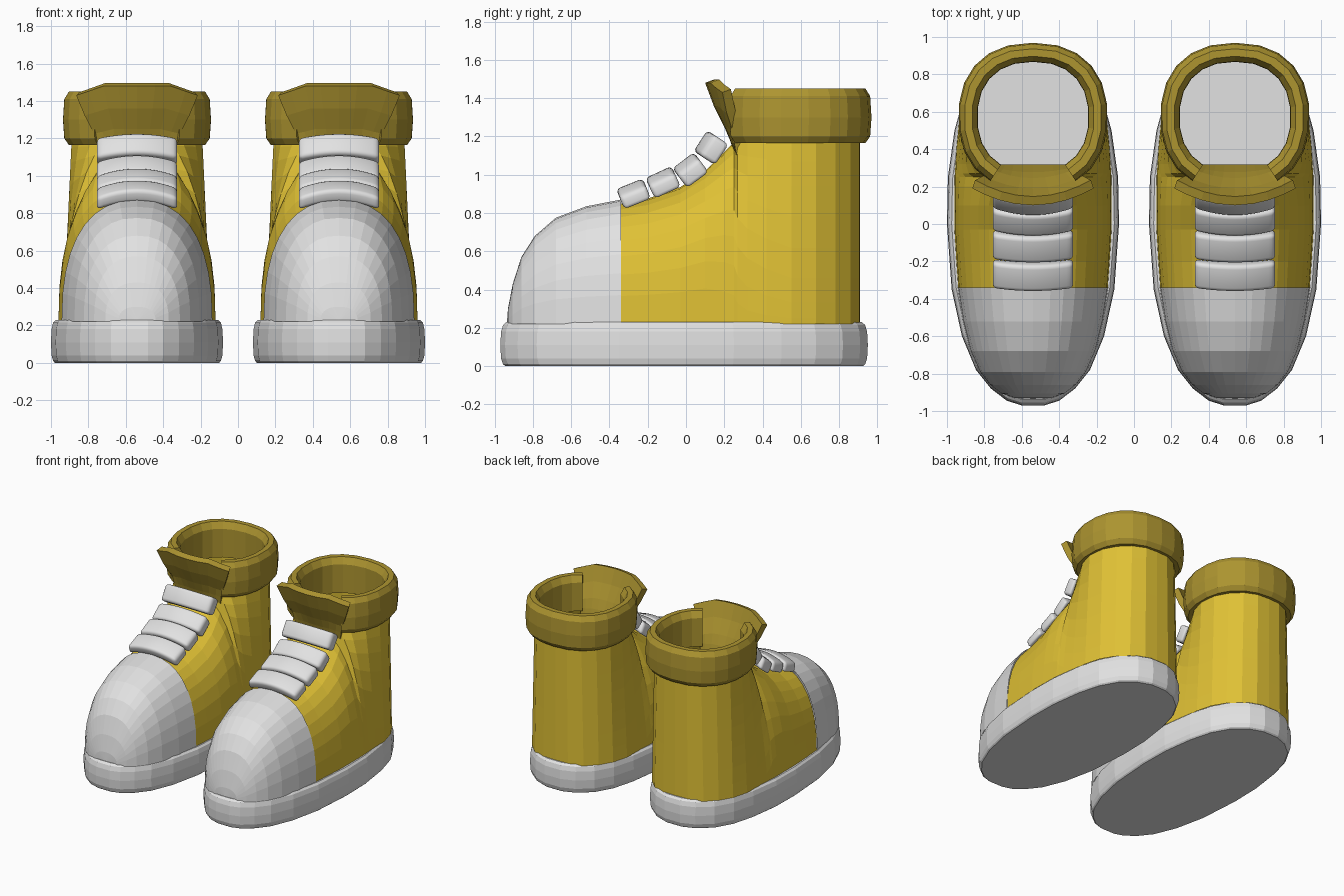
import bpy, bmesh, math

if "Cube" in bpy.data.objects:
    bpy.data.objects.remove(bpy.data.objects["Cube"])


def material(name, colour):
    m = bpy.data.materials.new(name)
    m.use_nodes = True
    m.diffuse_color = (*colour, 1)
    bsdf = m.node_tree.nodes["Principled BSDF"]
    bsdf.inputs["Base Color"].default_value = (*colour, 1)
    bsdf.inputs["Roughness"].default_value = 0.7
    return m


YELLOW = material("yellow canvas", (0.74, 0.53, 0.035))
OLIVE = material("dark yellow trim", (0.42, 0.3, 0.03))
WHITE = material("white rubber", (0.76, 0.76, 0.76))


def spow(v, p):
    """Signed power, for superellipses."""
    return math.copysign(abs(v) ** p, v)


def loft(name, rows, mat, x, closed=False, caps=False, mirror=False):
    """Skin rows of points into a surface placed at a shoe centre."""
    bm = bmesh.new()
    grid = [[bm.verts.new(p) for p in row] for row in rows]
    count = len(rows[0])
    for a, b in zip(grid, grid[1:]):
        for i in range(count if closed else count - 1):
            j = (i + 1) % count
            bm.faces.new((a[i], a[j], b[j], b[i]))
    if caps:
        bm.faces.new(grid[0])
        bm.faces.new(grid[-1])
    bmesh.ops.remove_doubles(bm, verts=bm.verts, dist=0.0005)
    bmesh.ops.recalc_face_normals(bm, faces=bm.faces)
    mesh = bpy.data.meshes.new(name)
    bm.to_mesh(mesh)
    bm.free()
    mesh.materials.append(mat)
    ob = bpy.data.objects.new(name, mesh)
    ob.location.x = x
    bpy.context.collection.objects.link(ob)
    if mirror:
        ob.modifiers.new("mirror", "MIRROR").merge_threshold = 0.001
    return ob


def section(y, width, height, rim=0, n=2.4, steps=9):
    """Half cross-section from the sole up to the midline or to the rim."""
    pts = []
    for k in range(steps + 1):
        t = math.pi / 2 * k / steps
        c, s = max(math.cos(t), 0) ** (2 / n), math.sin(t) ** (2 / n)
        pts.append((rim + (width - rim) * c, y, 0.22 + (height - 0.22) * s))
    return pts


# Stations along the shoe: y, base half width, top height, rim half width, roundness
TOE = [(-.935, 0, .23), (-.93, .1, .3), (-.905, .17, .43), (-.86, .23, .57),
       (-.79, .285, .68), (-.68, .335, .775), (-.52, .375, .835), (-.34, .403, .87)]
BODY = [(-.34, .4, .85), (-.2, .41, .875), (-.03, .42, .935), (.1, .42, 1.02),
        (.2, .42, 1.12, 0, 2.1), (.25, .42, 1.17, 0, 1.9), (.27, .418, 1.18, .16, 1.6),
        (.32, .415, 1.18, .24, 1.35), (.42, .408, 1.18, .31, 1.15), (.55, .395, 1.18, .35, 1),
        (.68, .36, 1.18, .335, 1), (.78, .3, 1.18, .28, 1), (.86, .22, 1.18, .2, 1),
        (.905, .11, 1.18, .1, 1), (.91, 0, 1.18, 0, 1)]

# Sole outline (y, half width) and edge profile (z, scale)
SOLE = [(-.97, .06), (-.945, .14), (-.88, .225), (-.78, .305), (-.6, .38), (-.35, .435),
        (0, .46), (.25, .455), (.5, .42), (.68, .37), (.82, .29), (.91, .18), (.95, .07)]
OUTLINE = [(w, y) for y, w in SOLE] + [(-w, y) for y, w in reversed(SOLE)]
EDGE = [(0, .955), (.01, .975), (.04, .993), (.11, 1), (.18, .993), (.215, .975), (.23, .945)]

# Padded collar section: offset from its path, height
PAD = [(-.05, 1.17), (.02, 1.165), (.045, 1.2), (.052, 1.3), (.045, 1.41),
       (.02, 1.45), (-.02, 1.45), (-.048, 1.4)]

# Tongue rows: centre y, z, half width
TONGUE = [(.27, 1.05, .19), (.23, 1.18, .21), (.2, 1.25, .23), (.145, 1.36, .28), (.1, 1.48, .325)]

# Laces: centre y, z, tilt in degrees, depth, thickness
LACES = [(-.27, .89, 22, .15, .075), (-.115, .95, 25, .15, .08),
         (.03, 1.015, 37, .14, .09), (.14, 1.135, 57, .13, .095)]


def collar(name, x):
    rows = []
    for k in range(19):
        a = math.radians(-58 + 296 * k / 18)
        c, s = spow(math.cos(a), .87), spow(math.sin(a), .87)
        rows.append([((.347 + o) * c, .572 + (.345 + o) * s, z) for o, z in PAD])
    loft(name, rows, OLIVE, x, closed=True, caps=True)


def tongue(name, x):
    rows = []
    for i, (y, z, w) in enumerate(TONGUE):
        flare = i / (len(TONGUE) - 1)
        rows.append([(w * f, y + .09 * f * f * flare, z - .05 * flare * max(0, f - .55) / .45)
                     for f in (0, .3, .55, .8, 1)])
    ob = loft(name, rows, OLIVE, x, mirror=True)
    # Thickness goes to the back of the tongue
    front = sum(p.normal.y for p in ob.data.polygons) < 0
    solid = ob.modifiers.new("thickness", "SOLIDIFY")
    solid.thickness = .05
    solid.offset = -1 if front else 1


def lace(name, x, y, z, tilt, depth, thick):
    t = math.radians(tilt)
    rows = []
    for k in range(13):
        f = -1 + k / 6
        bow = .045 * (1 - f * f) - .015
        ring = []
        for u, v in ((-1, -1), (1, -1), (1, 1), (-1, 1)):
            along, up = u * depth / 2, v * thick / 2 + bow
            ring.append((f * .215, y + along * math.cos(t) - up * math.sin(t),
                         z + along * math.sin(t) + up * math.cos(t)))
        rows.append(ring)
    ob = loft(name, rows, WHITE, x, closed=True, caps=True)
    bevel = ob.modifiers.new("rounding", "BEVEL")
    bevel.width = .022
    bevel.segments = 3
    bevel.limit_method = 'ANGLE'
    bevel.angle_limit = math.radians(40)
    ob.data.polygons.foreach_set("use_smooth", [True] * len(ob.data.polygons))


for side, x in (("left", .54), ("right", -.54)):
    loft(side + "_sole", [[(px * s, py * (1 - (1 - s) * .6), z) for px, py in OUTLINE]
                          for z, s in EDGE], WHITE, x, closed=True, caps=True)
    loft(side + "_toe_cap", [section(*st) for st in TOE], WHITE, x, mirror=True)
    loft(side + "_upper", [section(*st) for st in BODY], YELLOW, x, mirror=True)
    collar(side + "_collar", x)
    tongue(side + "_tongue", x)
    for i, spec in enumerate(LACES):
        lace(f"{side}_lace_{i + 1}", x, *spec)
